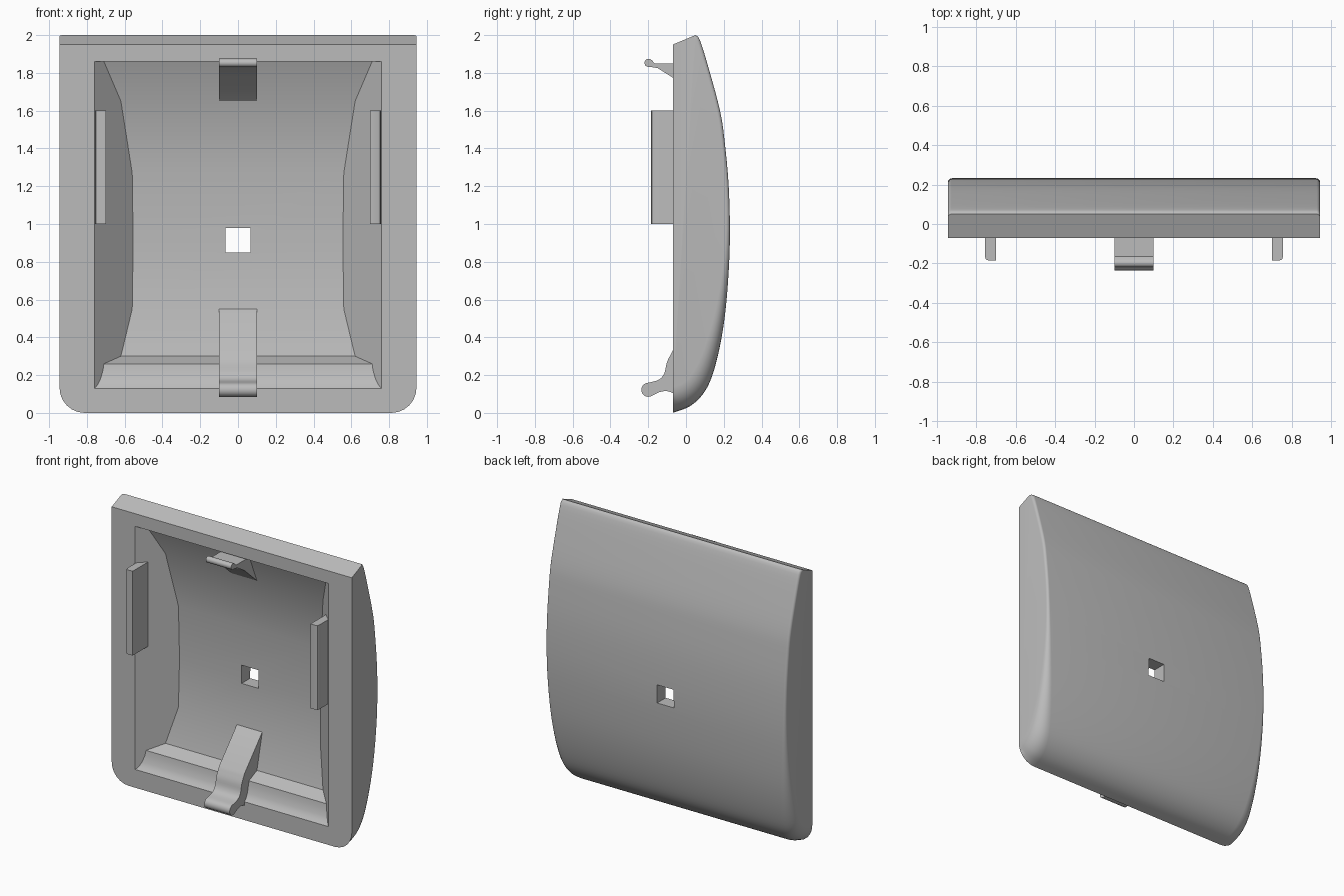
import bpy, bmesh, math
from mathutils import Vector

if "Cube" in bpy.data.objects:
    bpy.data.objects.remove(bpy.data.objects["Cube"])

HALF_W, FRONT = 0.945, -0.07

grey = bpy.data.materials.new("light grey plastic")
grey.use_nodes = True
colour = (0.5, 0.5, 0.5, 1)
grey.diffuse_color = colour
grey.node_tree.nodes["Principled BSDF"].inputs["Base Color"].default_value = colour


def smooth_path(pts, steps=4):
    """Catmull-Rom curve through (y, z) points."""
    p = [Vector(q) for q in pts]
    p = [2 * p[0] - p[1]] + p + [2 * p[-1] - p[-2]]
    out = []
    for a, b, c, d in zip(p, p[1:], p[2:], p[3:]):
        for i in range(steps):
            t = i / steps
            out.append(0.5 * (2 * b + (c - a) * t + (2 * a - 5 * b + 4 * c - d) * t * t
                              + (3 * b - a - 3 * c + d) * t ** 3))
    return out + [p[-2]]


def make_object(name, bm):
    bmesh.ops.recalc_face_normals(bm, faces=bm.faces)
    mesh = bpy.data.meshes.new(name)
    bm.to_mesh(mesh)
    bm.free()
    mesh.materials.append(grey)
    obj = bpy.data.objects.new(name, mesh)
    bpy.context.collection.objects.link(obj)
    return obj


def prism(name, profile, x_range):
    """Closed (y, z) profile spanned across x; x_range(y) gives both ends."""
    bm = bmesh.new()
    ends = [[bm.verts.new((x_range(y)[k], y, z)) for y, z in profile] for k in (0, 1)]
    for end in ends:
        bm.faces.new(end)
    n = len(profile)
    for i in range(n):
        j = (i + 1) % n
        bm.faces.new((ends[0][i], ends[0][j], ends[1][j], ends[1][i]))
    return make_object(name, bm)


def shade(obj):
    bpy.ops.object.select_all(action="DESELECT")
    obj.select_set(True)
    bpy.context.view_layer.objects.active = obj
    bpy.ops.object.shade_smooth_by_angle(angle=math.radians(30))


# Outer shell: curved back with side rounding that widens towards the bottom
back = smooth_path([(FRONT, 0), (0.02, 0.035), (0.09, 0.1), (0.14, 0.2), (0.185, 0.38),
                    (0.215, 0.6), (0.232, 0.9), (0.226, 1.2), (0.203, 1.45), (0.18, 1.6),
                    (0.127, 1.8), (0.075, 1.97), (0.05, 2.0)])
top_front = Vector((FRONT, 1.95))
ARC = 6
bm = bmesh.new()
rings = []
for i, p in enumerate(back):
    if i == 0:
        inward = Vector((0, 1))
    elif i == len(back) - 1:
        inward = (top_front - p).normalized()
    else:
        tangent = (back[i + 1] - back[i - 1]).normalized()
        inward = Vector((-tangent.y, tangent.x))
    r = 0.018 + 0.115 * max(0, 1 - p.y / 1.2) ** 2
    half = []
    for k in range(ARC + 1):
        a = k / ARC * math.pi / 2
        q = p + inward * r * (1 - math.sin(a))
        half.append((HALF_W - r * (1 - math.cos(a)), max(q.x, FRONT), q.y))
    ring = half + [(-x, y, z) for x, y, z in reversed(half)]
    rings.append([bm.verts.new(v) for v in ring])
for a, b in zip(rings, rings[1:]):
    for k in range(len(a) - 1):
        bm.faces.new((a[k], a[k + 1], b[k + 1], b[k]))
corner_l, corner_r = [bm.verts.new((s * HALF_W, *top_front)) for s in (1, -1)]
bm.faces.new(rings[0] + [corner_r, corner_l])
bm.faces.new(rings[-1] + [corner_r, corner_l])
bm.faces.new([r[0] for r in rings] + [corner_l])
bm.faces.new([r[-1] for r in rings] + [corner_r])
bmesh.ops.remove_doubles(bm, verts=bm.verts, dist=0.0001)
shell = make_object("shell", bm)

# Hollow front with slanted side walls and a stepped lower lip
cavity = prism("cavity_cutter",
               [(-0.1, 1.86), (-0.02, 1.86), (0.07, 1.65), (0.13, 1.27), (0.135, 0.9),
                (0.13, 0.55), (0.07, 0.3), (-0.02, 0.26), (-0.025, 0.225), (-0.038, 0.18),
                (-0.052, 0.15), (FRONT, 0.13), (-0.1, 0.11)],
               lambda y: (-0.76 + (y - FRONT), 0.76 - (y - FRONT)))
# Square through hole
hole = prism("hole_cutter", [(-0.1, 0.85), (0.4, 0.85), (0.4, 0.98), (-0.1, 0.98)],
             lambda y: (-0.066, 0.066))
bpy.context.view_layer.objects.active = shell
for cutter in (cavity, hole):
    mod = shell.modifiers.new(cutter.name, "BOOLEAN")
    mod.operation, mod.solver, mod.object = "DIFFERENCE", "EXACT", cutter
    bpy.ops.object.modifier_apply(modifier=mod.name)
    bpy.data.objects.remove(cutter)
shade(shell)

# Lower latch: bent arm with a rounded nose
nose = [(-0.2 + 0.037 * math.cos(a), 0.122 + 0.037 * math.sin(a))
        for a in [math.radians(110 + 20 * k) for k in range(10)]]
arm_top = smooth_path([(FRONT, 0.33), (-0.1, 0.27), (-0.115, 0.21), (-0.145, 0.175), nose[0]])
arm_under = smooth_path([nose[-1], (-0.14, 0.11), (-0.1, 0.115), (FRONT, 0.105)])
shade(prism("lower_latch", [(0.15, 0.57), (0.13, 0.55)] + [tuple(v) for v in arm_top] + nose[1:-1]
            + [tuple(v) for v in arm_under] + [(-0.03, 0.105), (-0.03, 0.22), (0.15, 0.3)],
            lambda y: (-0.1, 0.1)))

# Upper latch: wedge with a small round bead at the tip
bead = [(-0.198 + 0.022 * math.cos(a), 1.853 + 0.022 * math.sin(a))
        for a in [math.radians(40 + 25 * k) for k in range(11)]]
shade(prism("upper_latch", [(0.02, 1.85), (-0.165, 1.85)] + bead
            + [(-0.15, 1.825), (FRONT, 1.775), (0.07, 1.65), (0.09, 1.67)],
            lambda y: (-0.1, 0.1)))

# Side tabs, with the outer front edge rounded
for name, s in (("left_tab", 1), ("right_tab", -1)):
    bm = bmesh.new()
    outline = [(0.7, 0.01), (0.7, -0.185), (0.74, -0.185), (0.751, -0.18), (0.756, -0.169),
               (0.756, 0.01)]
    base = bm.faces.new([bm.verts.new((s * x, y, 1.0)) for x, y in outline])
    ext = bmesh.ops.extrude_face_region(bm, geom=[base], use_keep_orig=True)
    bmesh.ops.translate(bm, vec=(0, 0, 0.6),
                        verts=[v for v in ext["geom"] if isinstance(v, bmesh.types.BMVert)])
    shade(make_object(name, bm))
